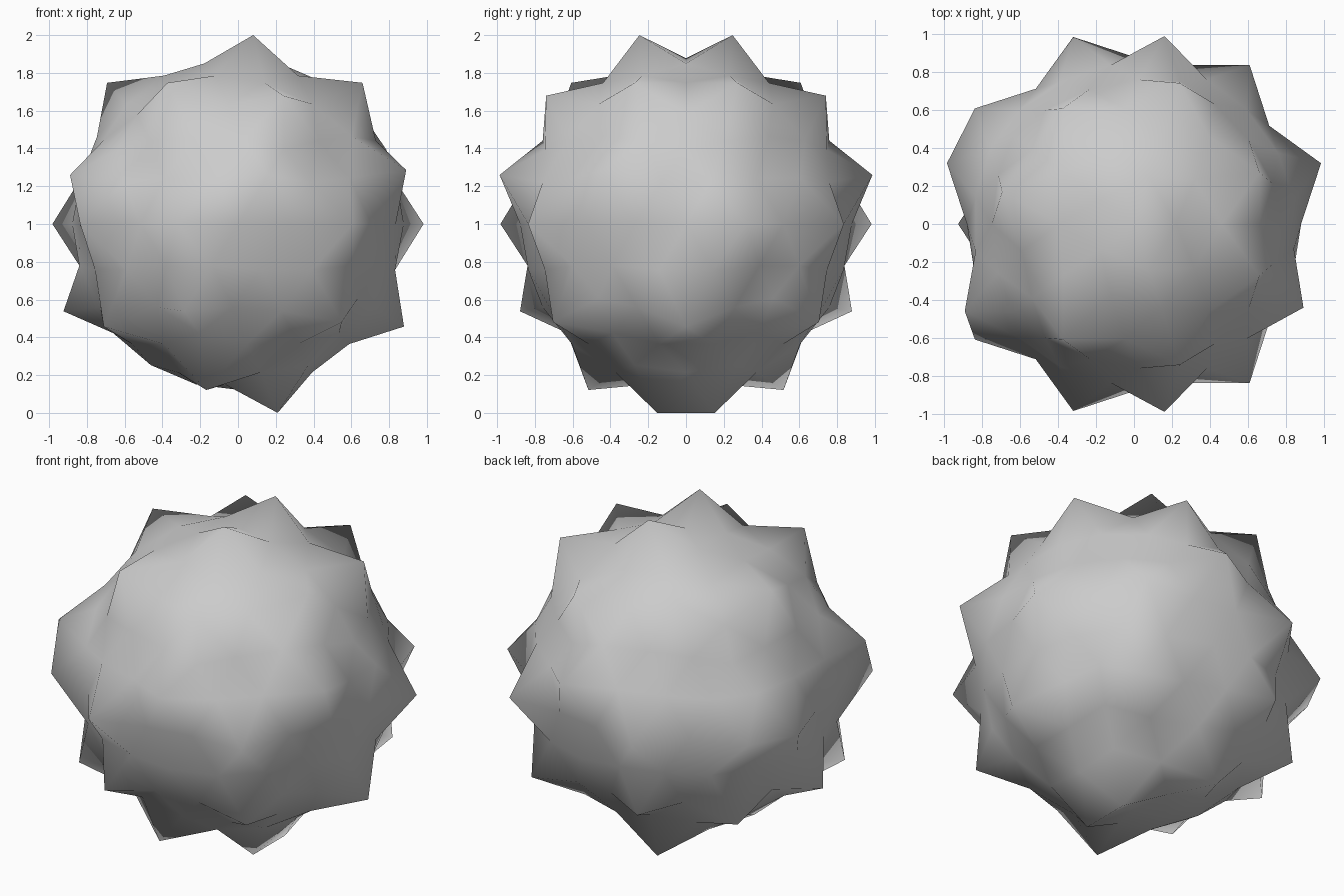
import bpy
from math import radians, cos, sin, sqrt
from mathutils import Vector

if "Cube" in bpy.data.objects:
    bpy.data.objects.remove(bpy.data.objects["Cube"])

BASE, TIP = 0.878, 1.033   # valley radius and spike radius

# spike directions as (azimuth in degrees, height on the unit sphere)
MIRRORED = [
    (72, .968),                                    # top pair
    (22.4, .724), (72, .658), (121.6, .724),       # upper ring
    (80.8, .251),                                  # shoulder
    (54, 0), (108, 0), (144, 0),                   # equator
    (52, -.502), (108, -.447), (144, -.526),       # lower ring
    (108, -.851), (36, -.968),                     # underside
]
SINGLE = [
    (166.4, .724), (-26.3, .276), (207.2, .251),   # upper, one-sided
    (18, 0), (162, 0),                             # equator, one-sided
    (180, -.447), (0, -.526),                      # lower, on the mirror plane
]


def direction(azimuth, z):
    r = sqrt(1 - z * z)
    a = radians(azimuth)
    return Vector((r * cos(a), r * sin(a), z))


# ball
bpy.ops.mesh.primitive_ico_sphere_add(subdivisions=3, radius=BASE, location=(0, 0, 1))
ball = bpy.context.object
ball.name = "spiky_ball"

# pull the nearest vertex out to a spike for every direction
spikes = SINGLE + [(s * a, z) for a, z in MIRRORED for s in (1, -1)]
verts = ball.data.vertices
picked = set()
for a, z in spikes:
    d = direction(a, z)
    picked.add(max(range(len(verts)), key=lambda i: verts[i].co.normalized().dot(d)))
for i in picked:
    verts[i].co = verts[i].co.normalized() * TIP

# smooth all over
for p in ball.data.polygons:
    p.use_smooth = True
ball.data.update()
